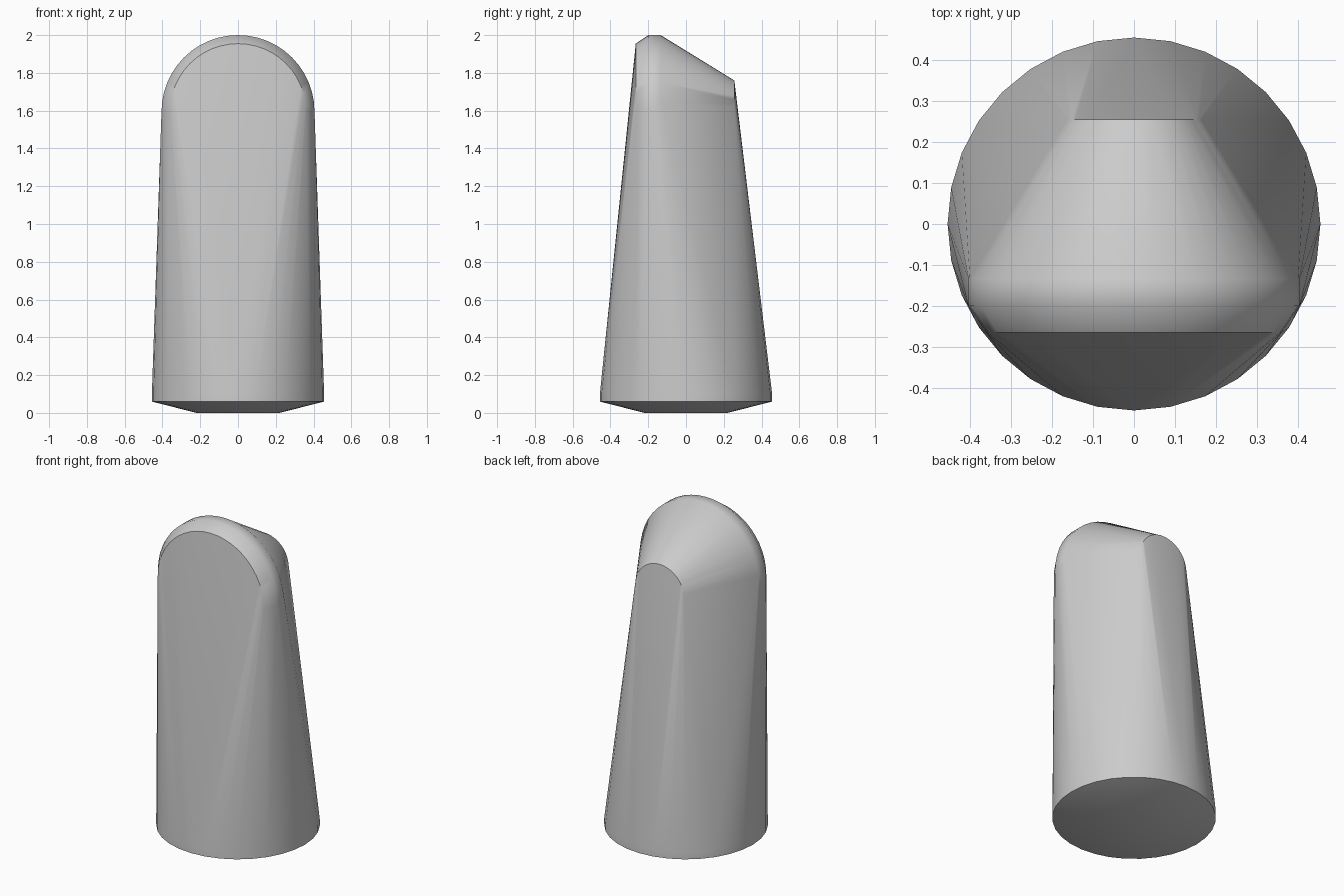
import bpy, bmesh
from math import sin, cos, pi, radians

cube = bpy.data.objects.get("Cube")
if cube:
    bpy.data.objects.remove(cube, do_unlink=True)

grey = bpy.data.materials.new("plain grey")
grey.use_nodes = True
colour = (0.6, 0.6, 0.6, 1)
grey.diffuse_color = colour
grey.node_tree.nodes["Principled BSDF"].inputs["Base Color"].default_value = colour

ARCH_Z = 1.595
bm = bmesh.new()


def ring(radius, z, sides=32):
    """Horizontal circle of points."""
    for i in range(sides):
        a = 2 * pi * i / sides
        bm.verts.new((radius * cos(a), radius * sin(a), z))


def arch(radius, y, steps=24):
    """Upright half circle of points facing front."""
    for i in range(steps + 1):
        a = pi * i / steps
        bm.verts.new((radius * cos(a), y, ARCH_Z + radius * sin(a)))


# Round foot: shallow underside and short upright rim
ring(0.22, 0)
ring(0.456, 0.06)
ring(0.456, 0.1)

# Rounded head: bevelled front arch, full arch, small back arch
arch(0.36, -0.266)
arch(0.405, -0.2)
arch(0.405, -0.134)
arch(0.165, 0.256)

# Stretch one tight skin over all the sections
hull = bmesh.ops.convex_hull(bm, input=bm.verts[:])
loose = [v for v in bm.verts if not v.link_faces]
bmesh.ops.delete(bm, geom=loose, context='VERTS')
bmesh.ops.dissolve_limit(bm, angle_limit=radians(0.3), verts=bm.verts[:], edges=bm.edges[:])
bmesh.ops.recalc_face_normals(bm, faces=bm.faces[:])

mesh = bpy.data.meshes.new("tapered_body")
bm.to_mesh(mesh)
bm.free()
mesh.materials.append(grey)
body = bpy.data.objects.new("tapered_body", mesh)
bpy.context.collection.objects.link(body)

# Smooth sides with crisp rims
bpy.ops.object.select_all(action='DESELECT')
body.select_set(True)
bpy.context.view_layer.objects.active = body
bpy.ops.object.shade_smooth_by_angle(angle=radians(40))
